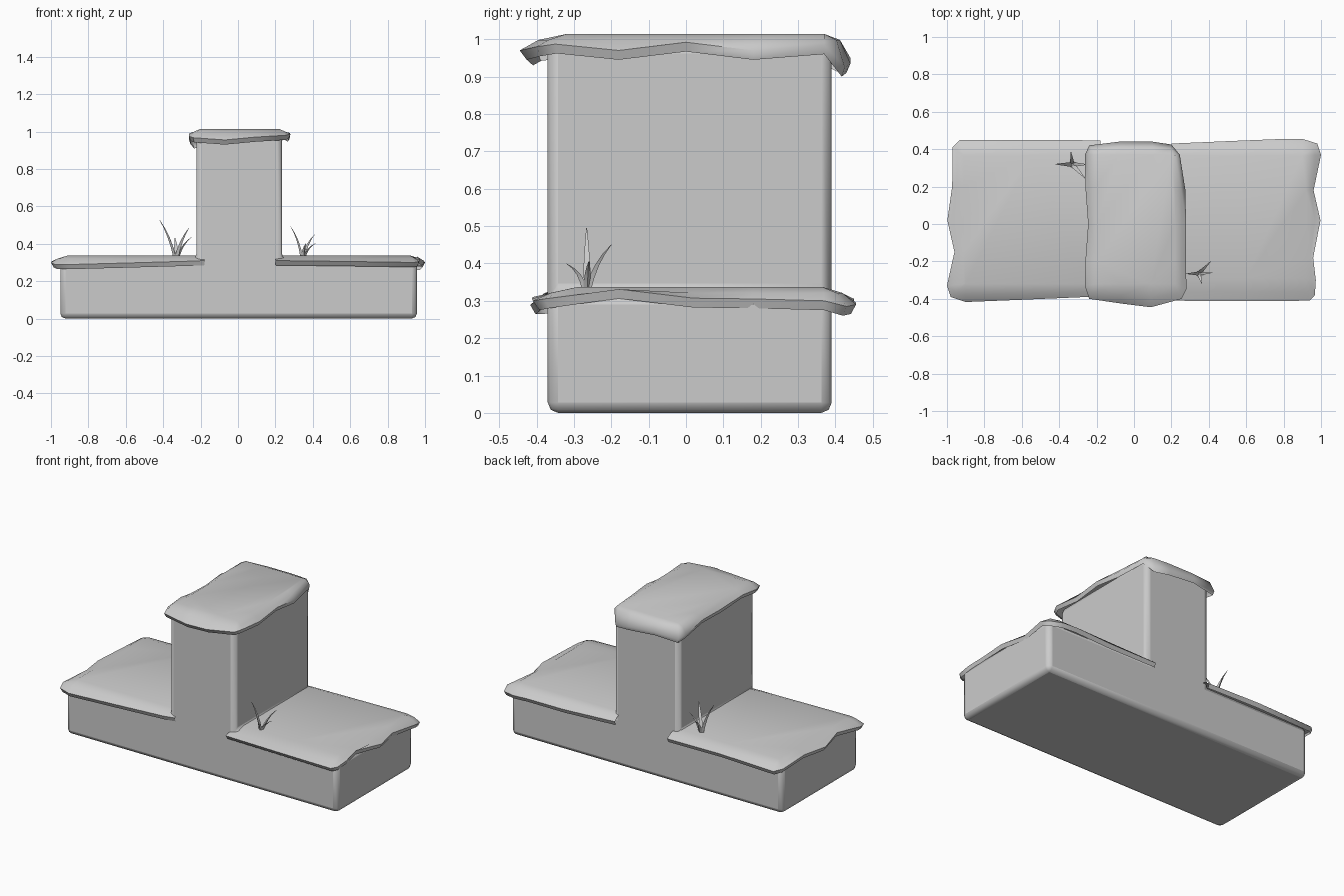
import bpy, bmesh
from mathutils import Vector

if "Cube" in bpy.data.objects:
    bpy.data.objects.remove(bpy.data.objects["Cube"])


def make_object(name, bm, angle=0.8):
    bmesh.ops.remove_doubles(bm, verts=bm.verts, dist=0.0005)
    bmesh.ops.recalc_face_normals(bm, faces=bm.faces)
    mesh = bpy.data.meshes.new(name)
    bm.to_mesh(mesh)
    bm.free()
    obj = bpy.data.objects.new(name, mesh)
    bpy.context.collection.objects.link(obj)
    bpy.ops.object.select_all(action='DESELECT')
    obj.select_set(True)
    bpy.context.view_layer.objects.active = obj
    bpy.ops.object.shade_smooth_by_angle(angle=angle)
    return obj


def turf(name, rim, rect, top, closed):
    """Flat top that rolls over into a wavy drooping skirt. rim = (x, y, lip z)."""
    x0, x1, y0, y1 = rect
    bm = bmesh.new()
    rings = [[], [], [], []]
    for x, y, z in rim:
        inner = Vector((min(max(x, x0), x1), min(max(y, y0), y1), top))
        edge = Vector((x, y, z + 0.025))
        shoulder = inner.lerp(edge, 0.6)
        shoulder.z = top - 0.016
        lip = edge.lerp(inner, 0.15)
        lip.z = z
        for ring, p in zip(rings, (inner, shoulder, edge, lip)):
            ring.append(bm.verts.new(p))
    n = len(rim)
    for a, b in zip(rings, rings[1:]):
        for i in range(n if closed else n - 1):
            j = (i + 1) % n
            bm.faces.new((a[i], a[j], b[j], b[i]))
    bm.faces.new(rings[0])
    return make_object(name, bm, 1.0)


def tuft(name, base, tips, width):
    """Curved tapering triangular blades fanning out from one point."""
    bm = bmesh.new()
    base = Vector(base)
    for tip in tips:
        tip = Vector(tip)
        out = Vector((tip.x - base.x, tip.y - base.y, 0)).normalized()
        side = Vector((-out.y, out.x, 0))
        mid = base.lerp(tip, 0.5) - out * 0.018 + Vector((0, 0, 0.015))
        prev = None
        for k in range(5):
            t = k / 4
            c = base * (1 - t) ** 2 + mid * 2 * t * (1 - t) + tip * t * t
            w = width * (1 - 0.9 * t ** 1.5)
            ring = [bm.verts.new(c + o) for o in
                    (side * w, -side * w, out * w * 1.2)]
            if prev:
                for i in range(3):
                    j = (i + 1) % 3
                    bm.faces.new((prev[i], prev[j], ring[j], ring[i]))
            else:
                bm.faces.new(ring)
            prev = ring
        bm.faces.new(prev)
    return make_object(name, bm)


# Earth block: inverted T profile pushed through the depth
profile = [(-0.95, 0), (0.957, 0), (0.957, 0.318), (0.235, 0.318),
           (0.235, 0.99), (-0.222, 0.99), (-0.222, 0.318), (-0.95, 0.318)]
bm = bmesh.new()
face = bm.faces.new([bm.verts.new((x, -0.37, z)) for x, z in profile])
ext = bmesh.ops.extrude_face_region(bm, geom=[face])
for v in ext['geom']:
    if isinstance(v, bmesh.types.BMVert):
        v.co.y = 0.39
body = make_object("earth_block", bm)
bev = body.modifiers.new("bevel", 'BEVEL')
bev.width = 0.028
bev.segments = 2
bev.limit_method = 'ANGLE'

# Turf on the pillar
turf("pillar_turf", [
    (-0.262, 0.37, 0.93), (-0.24, 0.42, 0.91), (-0.08, 0.44, 0.925),
    (0.1, 0.44, 0.91), (0.2, 0.425, 0.90), (0.245, 0.37, 0.96),
    (0.275, 0.18, 0.945), (0.278, 0.0, 0.967), (0.278, -0.18, 0.945),
    (0.28, -0.35, 0.962), (0.255, -0.40, 0.955), (0.09, -0.445, 0.945),
    (-0.07, -0.425, 0.93), (-0.24, -0.40, 0.942), (-0.263, -0.33, 0.95),
    (-0.26, -0.2, 0.965), (-0.245, 0.0, 0.945), (-0.26, 0.2, 0.96)],
    (-0.2, 0.22, -0.32, 0.37), 1.014, True)

# Turf on the two low steps
turf("right_turf", [
    (0.2, 0.43, 0.275), (0.55, 0.445, 0.265), (0.8, 0.455, 0.27),
    (0.9, 0.455, 0.265), (0.98, 0.43, 0.26), (1.0, 0.37, 0.275),
    (0.96, 0.18, 0.28), (0.997, 0.02, 0.282), (0.958, -0.18, 0.306),
    (0.972, -0.3, 0.29), (0.967, -0.38, 0.28), (0.94, -0.41, 0.275),
    (0.6, -0.412, 0.28), (0.2, -0.41, 0.285)],
    (0.2, 0.92, -0.29, 0.365), 0.337, False)
turf("left_turf", [
    (-0.18, -0.38, 0.285), (-0.25, -0.39, 0.282), (-0.6, -0.405, 0.272),
    (-0.9, -0.417, 0.264), (-0.98, -0.39, 0.265), (-1.0, -0.33, 0.275),
    (-0.96, -0.15, 0.295), (-0.998, 0.02, 0.28), (-0.972, 0.2, 0.29),
    (-0.97, 0.41, 0.28), (-0.93, 0.45, 0.268), (-0.55, 0.45, 0.28),
    (-0.18, 0.447, 0.275)],
    (-0.91, -0.18, -0.32, 0.365), 0.337, False)

# Grass tufts
tuft("right_grass", (0.347, -0.265, 0.325), [
    (0.28, -0.266, 0.495), (0.41, -0.2, 0.45),
    (0.418, -0.26, 0.405), (0.363, -0.32, 0.40)], 0.011)
tuft("left_grass", (-0.33, 0.318, 0.325), [
    (-0.42, 0.32, 0.53), (-0.262, 0.245, 0.485),
    (-0.25, 0.318, 0.435), (-0.337, 0.385, 0.43)], 0.013)
